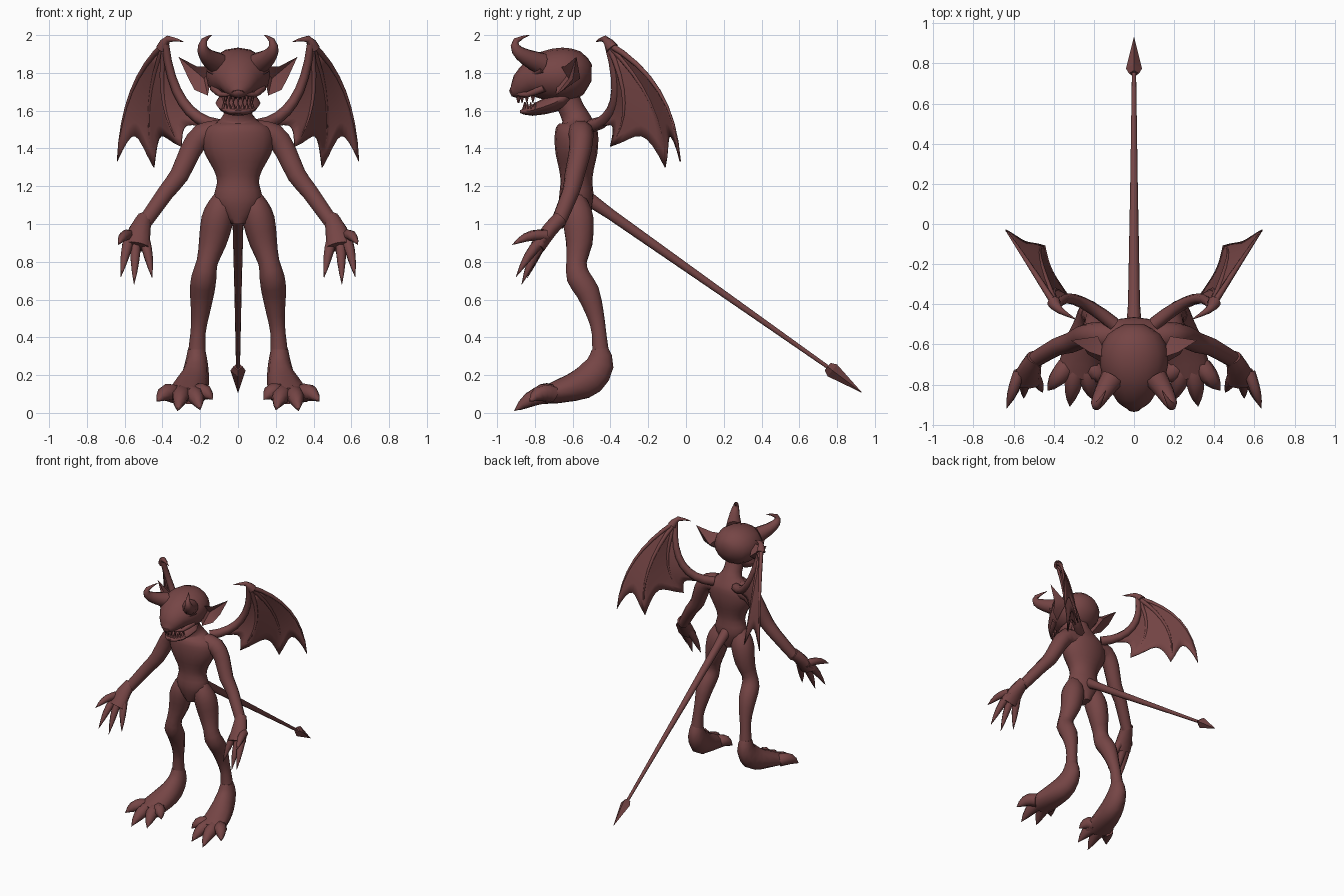
import bpy, bmesh, math
from mathutils import Vector

if bpy.data.objects.get("Cube"):
    bpy.data.objects.remove(bpy.data.objects["Cube"])

skin = bpy.data.materials.new("dark red skin")
skin.use_nodes = True
skin.diffuse_color = (.18, .06, .06, 1)
skin.node_tree.nodes["Principled BSDF"].inputs["Base Color"].default_value = skin.diffuse_color

across, forward = Vector((1, 0, 0)), Vector((0, 1, 0))


def finish(name, bm, smooth_angle=60):
    """Turn the bmesh into a named, coloured and shaded object."""
    bmesh.ops.recalc_face_normals(bm, faces=bm.faces)
    mesh = bpy.data.meshes.new(name)
    bm.to_mesh(mesh)
    bm.free()
    mesh.materials.append(skin)
    part = bpy.data.objects.new(name, mesh)
    bpy.context.collection.objects.link(part)
    bpy.ops.object.select_all(action="DESELECT")
    part.select_set(True)
    bpy.context.view_layer.objects.active = part
    bpy.ops.object.shade_smooth_by_angle(angle=math.radians(smooth_angle))
    return part


def spline(rings):
    """Insert a smooth in-between ring in each gap of the path."""
    points = [Vector(ring) for ring in rings]
    last = len(points) - 1
    result = [points[0]]
    for i in range(last):
        before, after = points[max(i - 1, 0)], points[min(i + 2, last)]
        middle = (points[i] + points[i + 1]) * .5
        result += [middle + (middle - (before + after) * .5) / 8, points[i + 1]]
    return result


def round_section(width, t):
    return width


def tube(bm, rings, mirror=1, sides=10, axis=across, depth=round_section):
    """Skin rings (x, y, z, half width); depth gives the other half width."""
    centres = [Vector((ring[0] * mirror, ring[1], ring[2])) for ring in rings]
    last = len(centres) - 1
    loops = []
    for i, centre in enumerate(centres):
        tangent = (centres[min(i + 1, last)] - centres[max(i - 1, 0)]).normalized()
        u = (axis - tangent * axis.dot(tangent)).normalized()
        v = tangent.cross(u)
        width = max(rings[i][3], .001)
        height = depth(width, i / last)
        turns = [2 * math.pi * k / sides for k in range(sides)]
        loops.append([bm.verts.new(centre + u * width * math.cos(a) + v * height * math.sin(a))
                      for a in turns])
    for lower, upper in zip(loops, loops[1:]):
        for k in range(sides):
            n = (k + 1) % sides
            bm.faces.new((lower[k], lower[n], upper[n], upper[k]))
    bm.faces.new(loops[0])
    bm.faces.new(loops[last])


def limb(name, rings, mirror=1, **options):
    bm = bmesh.new()
    tube(bm, spline(rings), mirror, **options)
    return finish(name, bm)


def taper(path, start, end):
    """Add evenly changing half widths to a path of points."""
    last = len(path) - 1
    return [(*point, start + (end - start) * i / last) for i, point in enumerate(path)]


def clawed_digits(name, base, tips, mirror, radius, lift):
    """Arched fingers or toes that fan out from a base and end in claws."""
    bm = bmesh.new()
    for tip in map(Vector, tips):
        root = Vector(base)
        root.x += (tip.x - root.x) * .4
        rings = []
        for step in range(6):
            t = step / 5
            point = root.lerp(tip, t)
            point.z += lift * math.sin(math.pi * t)
            rings.append((*point, radius * (1 - t ** 3)))
        tube(bm, rings, mirror, sides=7)
    finish(name, bm)


# Torso and neck, from height and half width; the neck leans forward
torso = [(1, .04), (1.07, .1), (1.14, .13), (1.22, .11), (1.29, .13), (1.37, .175),
         (1.45, .19), (1.51, .17), (1.55, .1), (1.6, .07), (1.7, .07)]
limb("torso", [(0, -.58 - max(0, z - 1.55) * .45, z, width) for z, width in torso],
     sides=16, depth=lambda width, t: .04 + .4 * width)

# Head with its snout, lower jaw and nose
skull = [(-.5, 1.8, .05), (-.55, 1.8, .13), (-.64, 1.79, .17), (-.75, 1.78, .16),
         (-.84, 1.75, .11), (-.89, 1.71, .07), (-.93, 1.69, .02)]
limb("head", [(0, *ring) for ring in skull], sides=16, depth=lambda width, t: width * (.9 - .15 * t))
jaw = [(-.63, 1.68, .09), (-.7, 1.64, .12), (-.82, 1.6, .08), (-.88, 1.595, .025)]
limb("lower_jaw", [(0, *ring) for ring in jaw], sides=12,
     depth=lambda width, t: width * (.45 - .15 * t))
limb("nose", taper([(0, -.84, 1.76), (0, -.89, 1.73), (0, -.92, 1.695)], .015, .035),
     sides=8, depth=lambda width, t: width * .6)

# Teeth in an arc along both jaws
for name, z, length, reach in (("upper_teeth", 1.68, -.04, .115), ("lower_teeth", 1.61, .035, .08)):
    bm = bmesh.new()
    for i in range(-4, 5):
        turn = math.radians(18 * i)
        x, y = .08 * math.sin(turn), -.775 - reach * math.cos(turn)
        tube(bm, taper([(x, y, z), (x, y, z + length)], .013, .002), sides=5)
    finish(name, bm, 30)

for mirror, side in ((1, "left_"), (-1, "right_")):
    # Brow, cheek and curled horn
    limb(side + "brow", taper([(.02, -.87, 1.74), (.07, -.85, 1.775), (.15, -.76, 1.82)], .01, .02),
         mirror, axis=forward)
    limb(side + "cheek", taper([(.04, -.89, 1.69), (.09, -.84, 1.685), (.13, -.75, 1.72)], .01, .02),
         mirror, axis=forward)
    horn = [(.11, -.77, 1.85), (.155, -.84, 1.88), (.185, -.895, 1.92), (.18, -.9, 1.97), (.14, -.83, 2)]
    limb(side + "horn", taper(horn, .06, .002), mirror)

    # Pointed ear, cupped in front
    bm = bmesh.new()
    outline = [(.13, -.67, 1.83), (.22, -.64, 1.835), (.315, -.58, 1.885),
               (.26, -.6, 1.765), (.23, -.65, 1.71), (.16, -.69, 1.68)]
    rim = [bm.verts.new((x * mirror, y, z)) for x, y, z in outline]
    for y in (-.62, -.56):
        hub = bm.verts.new((.18 * mirror, y, 1.77))
        for i, corner in enumerate(rim):
            bm.faces.new((rim[i - 1], corner, hub))
    finish(side + "ear", bm, 40)

    # Arm, palm and clawed fingers
    arm = [(.11, -.56, 1.48), (.19, -.555, 1.47), (.25, -.56, 1.39), (.31, -.59, 1.26),
           (.38, -.61, 1.17), (.5, -.68, 1)]
    limb(side + "arm", taper(arm, .072, .04), mirror, axis=forward)
    limb(side + "palm", taper([(.495, -.665, 1.03), (.52, -.72, .97), (.54, -.785, .88)], .04, .075),
         mirror, depth=lambda width, t: .042)
    clawed_digits(side + "fingers", (.535, -.74, .94),
                  [(.635, -.92, .89), (.62, -.9, .72), (.55, -.87, .68), (.455, -.84, .715)],
                  mirror, radius=.03, lift=.02)

    # Leg bent back at the hock
    leg = [(.08, -.58, 1.16, .04), (.09, -.58, 1.1, .07), (.11, -.57, 1.02, .085),
           (.135, -.565, .9, .073), (.163, -.58, .8, .056), (.18, -.57, .72, .066),
           (.19, -.52, .64, .065), (.2, -.48, .52, .048), (.212, -.46, .42, .04), (.22, -.45, .28, .05)]
    limb(side + "leg", leg, mirror)

    # Foot, tall at the heel and broad at the clawed toes
    foot = [(.22, -.455, .34), (.22, -.455, .26), (.23, -.51, .18), (.25, -.6, .135), (.28, -.76, .09)]
    limb(side + "foot", taper(foot, .045, .11), mirror,
         depth=lambda width, t: .045 + .045 * math.sin(math.pi * t))
    clawed_digits(side + "toes", (.275, -.71, .1),
                  [(.135, -.79, .07), (.2, -.88, .015), (.32, -.91, .01), (.43, -.83, .06)],
                  mirror, radius=.05, lift=.025)

    # Wing bones fan out from the wrist; the last one is the arm to the back
    wrist = Vector((.385, -.415, 1.955))
    ends = [(.64, -.03, 1.33), (.445, -.11, 1.3), (.3, -.4, 1.41), (.1, -.5, 1.52)]

    def along(bone, t):
        """Point on a bowed bone; the bow turns from upward to downward."""
        share = bone / 3
        bow = Vector((.05, .08, .06 - .15 * share))
        return wrist.lerp(Vector(ends[bone]), t) + bow * 4 * t * (1 - t)

    bm = bmesh.new()
    for bone in range(4):
        path = [along(bone, step / 8) for step in range(9)]
        thick = (.02, .036) if bone == 3 else (.018, .002)
        tube(bm, taper(path, *thick), mirror, sides=7, axis=forward)
    finish(side + "wing_bones", bm)
    limb(side + "wing_claw", taper([(.4, -.39, 1.93), (.37, -.43, 1.98), (.29, -.475, 1.965)], .034, .002),
         mirror, axis=forward)

    # Scalloped membranes between neighbouring bones
    bm = bmesh.new()
    for bone in range(3):
        grid = []
        for column in range(9):
            u = column / 8
            reach = 1 - .2 * math.sin(math.pi * u)
            row = [along(bone, step / 8 * reach).lerp(along(bone + 1, step / 8 * reach), u)
                   for step in range(1, 9)]
            grid.append([bm.verts.new((p.x * mirror, p.y, p.z)) for p in row])
        for near, far in zip(grid, grid[1:]):
            for k in range(len(near) - 1):
                bm.faces.new((near[k], near[k + 1], far[k + 1], far[k]))
    bmesh.ops.remove_doubles(bm, verts=bm.verts, dist=.0005)
    membrane = finish(side + "wing_membrane", bm)
    shell = membrane.modifiers.new("thickness", "SOLIDIFY")
    shell.thickness = .008
    shell.offset = 0

# Tail and its spearhead
limb("tail", [(0, -.54, 1.15, .05), (0, -.4, 1.052, .03), (0, .79, .215, .01)])
bm = bmesh.new()
tube(bm, [(0, .75, .245, .025), (0, .775, .225, .04), (0, .93, .108, .001)], sides=4)
finish("tail_spearhead", bm, 20)
